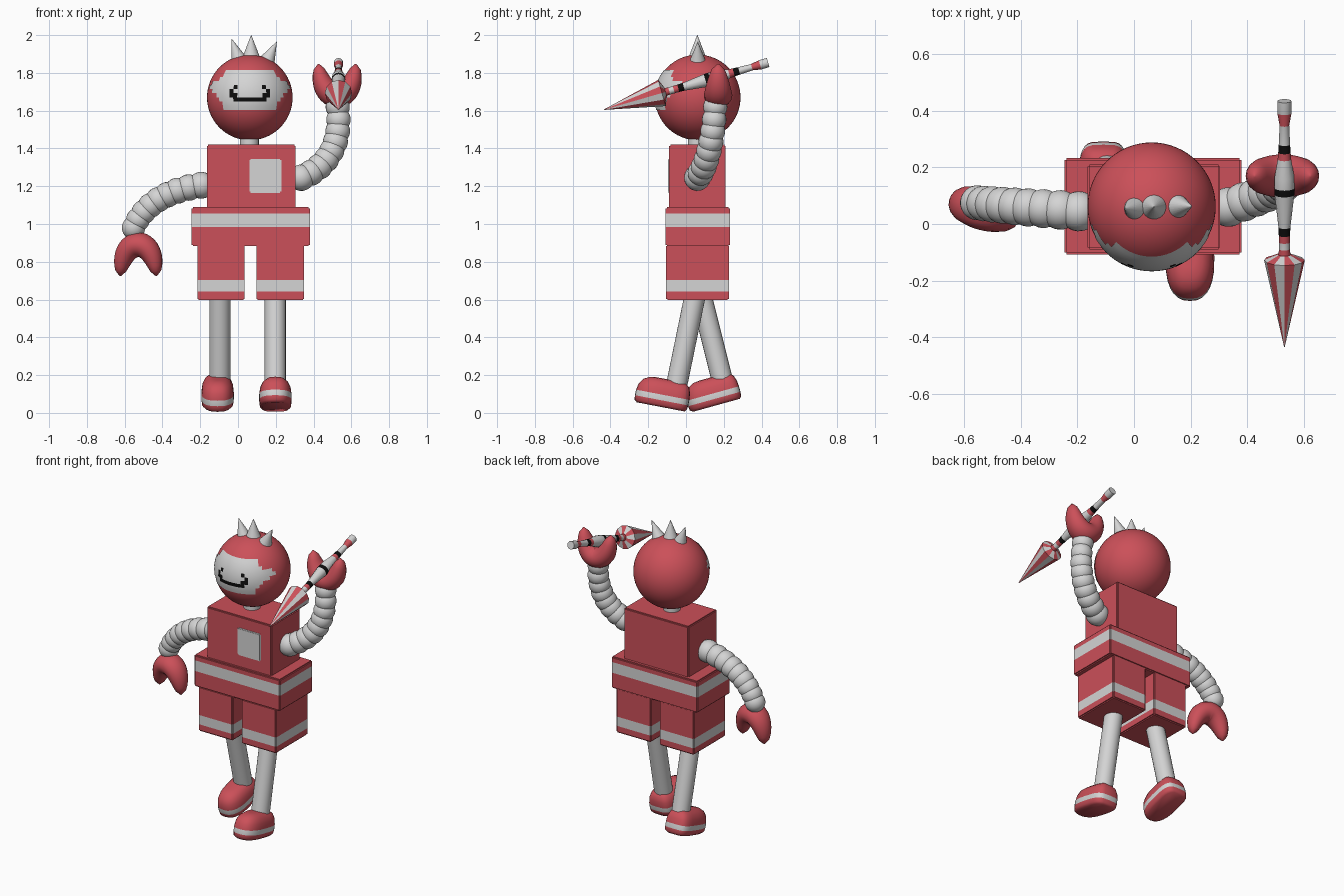
import bpy, bmesh, math
from mathutils import Vector, Matrix

if "Cube" in bpy.data.objects:
    bpy.data.objects.remove(bpy.data.objects["Cube"], do_unlink=True)


def material(name, rgb):
    m = bpy.data.materials.new(name)
    m.use_nodes = True
    m.diffuse_color = (*rgb, 1)
    m.node_tree.nodes["Principled BSDF"].inputs["Base Color"].default_value = (*rgb, 1)
    return m


MATS = [material("red", (0.6, 0.08, 0.1)),
        material("pale grey", (0.66, 0.66, 0.66)),
        material("black", (0.004, 0.004, 0.004))]
RED, PALE, BLACK = 0, 1, 2


def finish(name, bm, smooth=40):
    """Turn a bmesh into a named object with the shared palette."""
    bmesh.ops.recalc_face_normals(bm, faces=bm.faces)
    mesh = bpy.data.meshes.new(name)
    bm.to_mesh(mesh)
    bm.free()
    for m in MATS:
        mesh.materials.append(m)
    obj = bpy.data.objects.new(name, mesh)
    bpy.context.collection.objects.link(obj)
    if smooth:
        bpy.ops.object.select_all(action='DESELECT')
        obj.select_set(True)
        bpy.context.view_layer.objects.active = obj
        bpy.ops.object.shade_smooth_by_angle(angle=math.radians(smooth))
    return obj


def box(name, lo, hi, stripe=None):
    """Softly bevelled box with an optional pale stripe between two heights."""
    bm = bmesh.new()
    bmesh.ops.create_cube(bm, size=1)
    lo, hi = Vector(lo), Vector(hi)
    for v in bm.verts:
        v.co = (lo + hi) / 2 + v.co * (hi - lo)
    bmesh.ops.bevel(bm, geom=bm.edges[:], offset=0.007, segments=2, affect='EDGES')
    for z in stripe or ():
        bmesh.ops.bisect_plane(bm, geom=bm.verts[:] + bm.edges[:] + bm.faces[:],
                               plane_co=(0, 0, z), plane_no=(0, 0, 1))
    for f in bm.faces:
        z = f.calc_center_median().z
        f.material_index = PALE if stripe and stripe[0] < z < stripe[1] else RED
    return finish(name, bm)


def loft(name, rings, colour, matrix=Matrix(), smooth=40):
    """Skin closed rings of points; colour(ring, side) picks the material."""
    bm = bmesh.new()
    rows = [[bm.verts.new(matrix @ Vector(p)) for p in ring] for ring in rings]
    n = len(rows[0])
    for i in range(len(rows) - 1):
        for j in range(n):
            k = (j + 1) % n
            f = bm.faces.new((rows[i][j], rows[i][k], rows[i + 1][k], rows[i + 1][j]))
            f.material_index = colour(i, j)
    bm.faces.new(rows[0]).material_index = colour(0, 0)
    bm.faces.new(rows[-1]).material_index = colour(len(rows) - 2, 0)
    return finish(name, bm, smooth)


def circle(z, r, n=12):
    return [(r * math.cos(math.tau * j / n), r * math.sin(math.tau * j / n), z) for j in range(n)]


def rod(name, a, b, r0, r1, n=24):
    """Tapered cylinder from a to b."""
    a, d = Vector(a), Vector(b) - Vector(a)
    place = Matrix.Translation(a) @ d.to_track_quat('Z', 'Y').to_matrix().to_4x4()
    return loft(name, [circle(0, r0, n), circle(d.length, r1, n)], lambda i, j: PALE, place)


# Trunk, belt and shorts
box("torso", (-0.165, -0.09, 1.08), (0.305, 0.21, 1.42))
box("chest_panel", (0.06, -0.094, 1.165), (0.23, -0.085, 1.345), (1, 2))
box("belt", (-0.245, -0.108, 0.883), (0.38, 0.233, 1.09), (0.985, 1.055))
box("right_short", (-0.215, -0.106, 0.597), (0.035, 0.227, 0.89), (0.642, 0.703))
box("left_short", (0.097, -0.106, 0.597), (0.35, 0.227, 0.89), (0.642, 0.703))

# Legs in mid stride
rod("left_leg", (0.197, 0.06, 0.68), (0.197, -0.055, 0.12), 0.056, 0.056)
rod("right_leg", (-0.096, 0.065, 0.68), (-0.096, 0.205, 0.12), 0.056, 0.056)


# Shoes: stacked outlines with square heel and round toe
def shoe(name, place, tilt):
    layers = [(0, 0.07, -0.128, 0.13), (0.012, 0.083, -0.142, 0.14), (0.035, 0.086, -0.145, 0.143),
              (0.065, 0.086, -0.144, 0.143), (0.1, 0.081, -0.137, 0.14), (0.128, 0.068, -0.118, 0.13),
              (0.146, 0.045, -0.085, 0.11), (0.15, 0.02, -0.05, 0.08)]
    rings = []
    for h, w, toe, heel in layers:
        ring = []
        for j in range(28):
            c, s = math.cos(math.tau * j / 28), math.sin(math.tau * j / 28)
            power = 0.5 if s > 0 else 0.8
            x = math.copysign(abs(c) ** power, c) * w
            ring.append((x, abs(s) ** power * (heel if s > 0 else toe), h))
        rings.append(ring)
    m = Matrix.Translation(place) @ Matrix.Rotation(tilt, 4, 'X')
    loft(name, rings, lambda i, j: PALE if i == 2 else RED, m, 50)


shoe("left_shoe", (0.198, -0.135, 0.032), -0.19)
shoe("right_shoe", (-0.108, 0.16, 0.04), 0.27)

# Head and neck
HEAD, R = Vector((0.0625, 0.062, 1.67)), 0.2265
bm = bmesh.new()
bmesh.ops.create_uvsphere(bm, u_segments=64, v_segments=32, radius=R, matrix=Matrix.Translation(HEAD))
finish("head", bm)
rod("neck", (0.06, 0.06, 1.4), (0.06, 0.06, 1.5), 0.05, 0.05)

# Face plate: half pattern in square steps, from the centre outward
FACE = ["wwwwwwww", "wwwwwwww", "wwwwwwwww", "wwwwwwwwwwww", "wwwkwwwwwwwww",
        "wwwwkwwwwww", "wwwkkwwww", "kkkkwwww", "wwwwwww", "wwwwwww"]
STEP = math.tau / 64


def on_head(lon, lat):
    return HEAD + (R + 0.003) * Vector((math.sin(lon) * math.cos(lat),
                                       -math.cos(lon) * math.cos(lat), math.sin(lat)))


bm = bmesh.new()
for row, line in enumerate(FACE):
    top = (7 - row) * STEP
    for col, mark in enumerate(line):
        for side in (-1, 1):
            a, b = side * col * STEP, side * (col + 1) * STEP
            corners = [(a, top), (b, top), (b, top - STEP), (a, top - STEP)]
            f = bm.faces.new([bm.verts.new(on_head(*c)) for c in corners[::-side]])
            f.material_index = BLACK if mark == "k" else PALE
bmesh.ops.remove_doubles(bm, verts=bm.verts[:], dist=0.0001)
finish("face_plate", bm)

# Crown spikes
for name, base, tip in (("middle_spike", (0.07, 0.06, 1.86), (0.07, 0.06, 2.0)),
                        ("right_spike", (0.012, 0.055, 1.85), (-0.034, 0.055, 1.98)),
                        ("left_spike", (0.145, 0.062, 1.845), (0.205, 0.062, 1.965))):
    rod(name, base, tip, 0.055 if name[0] == "m" else 0.05, 0.001)


# Arms: overlapping beads along a bend
def arm(name, p0, p1, p2, r0, r1, count=9):
    p0, p1, p2 = Vector(p0), Vector(p1), Vector(p2)
    bm = bmesh.new()
    for k in range(count):
        t = k / (count - 1)
        p = (1 - t) ** 2 * p0 + 2 * t * (1 - t) * p1 + t * t * p2
        turn = (p1 - p0).lerp(p2 - p1, t).to_track_quat('Z', 'Y').to_matrix().to_4x4()
        bmesh.ops.create_uvsphere(bm, u_segments=24, v_segments=14, radius=r0 + (r1 - r0) * t,
                                  matrix=Matrix.Translation(p) @ turn)
    for f in bm.faces:
        f.material_index = PALE
    finish(name, bm)


arm("right_arm", (-0.195, 0.045, 1.205), (-0.47, 0.065, 1.165), (-0.553, 0.075, 0.98), 0.071, 0.062)
arm("left_arm", (0.335, 0.06, 1.245), (0.56, 0.135, 1.34), (0.528, 0.155, 1.62), 0.07, 0.064)


# Hands: two-fingered claws
def claw(name, matrix, steps=24, sides=16):
    rings = []
    for k in range(steps + 1):
        t = 2 * k / steps - 1
        centre = Vector((0.1 * math.sin(1.4 * t), 0, 0.06 + 0.165 * t * t))
        across = Vector((-0.33 * t, 0, 0.14 * math.cos(1.4 * t))).normalized()
        r = 0.062 * math.sqrt(max(0, 1 - t * t)) + 0.004
        rings.append([centre + r * (math.cos(a) * across + Vector((0, 1.15 * math.sin(a), 0)))
                      for a in (math.tau * j / sides for j in range(sides))])
    loft(name, rings, lambda i, j: RED, matrix, 60)


claw("right_hand", Matrix.Translation((-0.528, 0.053, 0.95))
     @ Matrix.Rotation(-0.25, 4, 'Z') @ Matrix.Rotation(math.pi, 4, 'Y'))
claw("left_hand", Matrix.Translation((0.525, 0.17, 1.622)))

# Lance: turned handle with bands, then a striped point
END, TIP = Vector((0.532, 0.435, 1.855)), Vector((0.532, -0.435, 1.605))
LANCE = Matrix.Translation(END) @ (TIP - END).to_track_quat('Z', 'Y').to_matrix().to_4x4()
profile = [(0, 0.025, PALE), (0.045, 0.025, RED), (0.09, 0.017, PALE), (0.16, 0.02, BLACK),
           (0.19, 0.022, RED), (0.215, 0.024, PALE), (0.28, 0.035, PALE), (0.32, 0.036, BLACK),
           (0.345, 0.035, PALE), (0.465, 0.021, BLACK), (0.495, 0.02, RED), (0.52, 0.02, PALE),
           (0.545, 0.019, RED), (0.59, 0.025, RED)]
loft("lance_handle", [circle(s, r) for s, r, c in profile], lambda i, j: profile[i][2], LANCE)
loft("lance_point", [circle(0.565, 0.025), circle(0.585, 0.072), circle((TIP - END).length, 0.001)],
     lambda i, j: PALE if j % 2 else RED, LANCE, 0)
